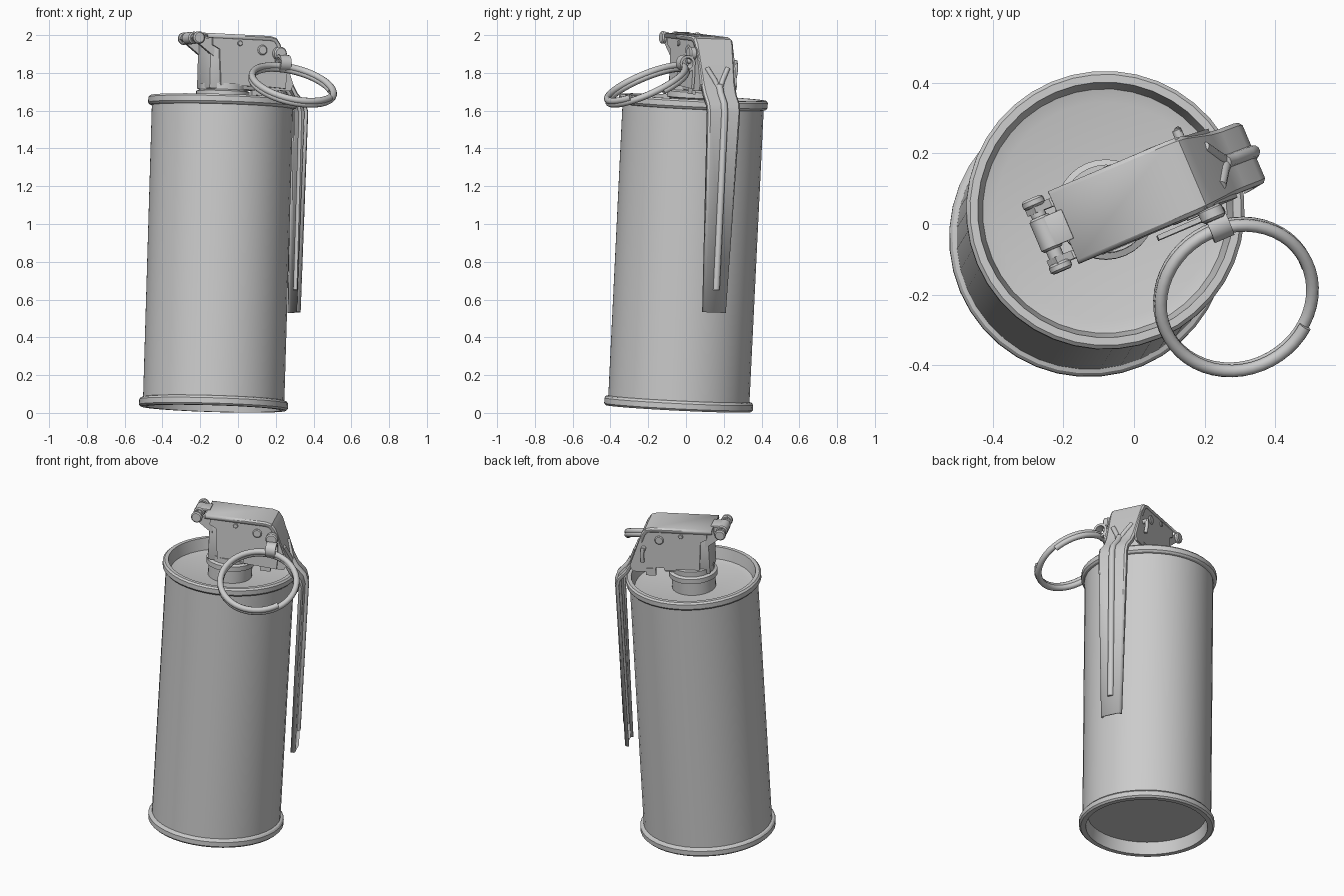
import bpy, bmesh, math
from mathutils import Matrix, Vector

if "Cube" in bpy.data.objects:
    bpy.data.objects.remove(bpy.data.objects["Cube"])

# Leaning frame: z runs along the can, x points along the lever head
AXIS = Vector((0.030, 0.0486, 1)).normalized()
LEAN = (Matrix.Translation((-0.13, -0.04, 0.023))
        @ Vector((0, 0, 1)).rotation_difference(AXIS).to_matrix().to_4x4())
FRAME = LEAN @ Matrix.Rotation(math.radians(23), 4, 'Z')


def finish(name, bm, angle=30, frame=FRAME):
    bmesh.ops.remove_doubles(bm, verts=bm.verts, dist=1e-5)
    bmesh.ops.recalc_face_normals(bm, faces=bm.faces)
    bm.transform(frame)
    me = bpy.data.meshes.new(name)
    bm.to_mesh(me)
    bm.free()
    ob = bpy.data.objects.new(name, me)
    bpy.context.collection.objects.link(ob)
    bpy.ops.object.select_all(action='DESELECT')
    ob.select_set(True)
    bpy.context.view_layer.objects.active = ob
    bpy.ops.object.shade_smooth_by_angle(angle=math.radians(angle))
    return ob


def lathe(name, profile, segs, pre=Matrix()):
    bm = bmesh.new()
    vs = [bm.verts.new((r, 0, z)) for r, z in profile]
    es = [bm.edges.new(p) for p in zip(vs, vs[1:])]
    bmesh.ops.spin(bm, geom=vs + es, cent=(0, 0, 0), axis=(0, 0, 1),
                   angle=2 * math.pi, steps=segs)
    bm.transform(pre)
    return finish(name, bm)


def prism(name, pts, y0, y1, bevel=0.0):
    bm = bmesh.new()
    f = bm.faces.new([bm.verts.new((x, y0, z)) for x, z in pts])
    ext = bmesh.ops.extrude_face_region(bm, geom=[f])['geom']
    bmesh.ops.translate(bm, vec=(0, y1 - y0, 0),
                        verts=[v for v in ext if isinstance(v, bmesh.types.BMVert)])
    if bevel:
        bmesh.ops.bevel(bm, geom=bm.edges[:], offset=bevel, segments=2,
                        profile=0.5, affect='EDGES')
    return finish(name, bm)


def box(name, x0, x1, y0, y1, z0, z1, bevel=0.0):
    return prism(name, [(x0, z0), (x1, z0), (x1, z1), (x0, z1)], y0, y1, bevel)


def rod(name, a, b, r, segs=16):
    a, b = Vector(a), Vector(b)
    h = (b - a).length
    pre = Matrix.Translation(a) @ Vector((0, 0, 1)).rotation_difference(b - a).to_matrix().to_4x4()
    c = r * 0.2
    return lathe(name, [(0, 0), (r - c, 0), (r, c), (r, h - c), (r - c, h), (0, h)], segs, pre)


def tube(name, pts, r, frame=FRAME):
    cu = bpy.data.curves.new(name, 'CURVE')
    cu.dimensions = '3D'
    cu.bevel_depth, cu.bevel_resolution, cu.use_fill_caps = r, 3, True
    sp = cu.splines.new('POLY')
    sp.points.add(len(pts) - 1)
    for p, co in zip(sp.points, pts):
        p.co = (*(frame @ Vector(co)), 1)
    ob = bpy.data.objects.new(name, cu)
    bpy.context.collection.objects.link(ob)
    bpy.ops.object.select_all(action='DESELECT')
    ob.select_set(True)
    bpy.context.view_layer.objects.active = ob
    bpy.ops.object.convert(target='MESH')
    bpy.ops.object.shade_smooth_by_angle(angle=math.radians(50))


# Can with rolled rims and recessed ends
lathe("can_body", [(0, .075), (.345, .075), (.355, 0), (.385, 0), (.395, .01),
                   (.395, .038), (.387, .048), (.375, .052), (.375, 1.598),
                   (.387, 1.602), (.395, 1.612), (.395, 1.64), (.385, 1.65),
                   (.363, 1.65), (.347, 1.58), (.31, 1.57), (0, 1.57)], 40)

# Stepped neck
lathe("neck", [(0, 1.56), (.128, 1.56), (.128, 1.645), (.142, 1.65), (.142, 1.68),
               (.125, 1.688), (.125, 1.72), (0, 1.72)], 32)

# Fuse block with arms that hold the hinge
Y = -0.01
box("fuse_block", -.12, .15, Y - .088, Y + .088, 1.69, 1.95, .008)
for s, side in ((-1, "front"), (1, "rear")):
    y = Y + s * .08
    prism("hinge_arm_" + side, [(-.10, 1.86), (-.19, 1.925), (-.225, 1.95), (-.2, 1.985),
                                (-.15, 1.955), (-.10, 1.96)], y - .012, y + .012)
    rod("hinge_head_" + side, (-.195, Y + s * .085, 1.955), (-.195, Y + s * .112, 1.955), .033)
    # Side wall of the lever head
    w = Y + s * .1
    prism("head_side_" + side, [(-.115, 1.965), (.25, 1.97), (.285, 1.91), (.355, 1.73),
                                (.34, 1.695), (.20, 1.695), (.20, 1.725), (.15, 1.725),
                                (.15, 1.71), (-.06, 1.71), (-.075, 1.9), (-.115, 1.92)],
          w - .006, w + .006)
    # Rivets
    for n, (x, z, r) in enumerate(((.04, 1.935, .014), (.17, 1.905, .027))):
        rod(f"rivet_{side}_{n}", (x, w, z), (x, w + s * .014, z), r)
    # Foot tab under each side
    box("foot_tab_" + side, .20, .26, w - .01, w + .01, 1.675, 1.72)
rod("hinge_pin", (-.195, Y - .09, 1.955), (-.195, Y + .09, 1.955), .022)
rod("hinge_roll", (-.195, Y - .045, 1.955), (-.195, Y + .055, 1.955), .033)
box("hinge_tab", -.19, -.13, Y - .04, Y + .05, 1.972, 1.986, .003)


# Lever: one folded sheet with turned-in edges (x, z, half width)
PATH = [(-.145, 1.977, .107), (.215, 1.977, .107), (.25, 1.968, .106), (.272, 1.94, .104),
        (.352, 1.74, .092), (.385, 1.685, .09), (.435, 1.635, .09), (.45, 1.59, .088),
        (.453, .53, .06)]
bm = bmesh.new()
rows = []
for i, (x, z, hw) in enumerate(PATH):
    p0, p1 = PATH[max(i - 1, 0)], PATH[min(i + 1, len(PATH) - 1)]
    d = Vector((p1[0] - p0[0], p1[1] - p0[1])).normalized()
    nx, nz = d.y * .02, -d.x * .02
    rows.append([bm.verts.new(c) for c in (
        (x + nx, Y - hw, z + nz), (x + nx * .3, Y - hw, z + nz * .3), (x, Y - hw + .008, z),
        (x, Y + hw - .008, z), (x + nx * .3, Y + hw, z + nz * .3), (x + nx, Y + hw, z + nz))])
for a, b in zip(rows, rows[1:]):
    for k in range(5):
        bm.faces.new((a[k], a[k + 1], b[k + 1], b[k]))
lever = finish("lever", bm, 35)
sol = lever.modifiers.new("thickness", 'SOLIDIFY')
sol.thickness, sol.offset = .01, 0

# Raised forked rib on the lever
tube("lever_rib", [(.454, Y, .65), (.454, Y, 1.59), (.437, Y, 1.637),
                   (.387, Y, 1.687), (.362, Y, 1.73)], .019)
for s, side in ((-1, "front"), (1, "rear")):
    tube("rib_fork_" + side, [(.37, Y, 1.70), (.35, Y + s * .022, 1.755),
                              (.322, Y + s * .06, 1.82)], .014)

# Safety pin through the head, with its clip plate and eye
rod("safety_pin", (.265, -.165, 1.85), (.265, .125, 1.85), .014)
tube("pin_tail", [(.265, .118, 1.86), (.27, .122, 1.82), (.272, .116, 1.77)], .011)
prism("clip_plate", [(.10, 1.715), (.30, 1.705), (.305, 1.79), (.285, 1.90), (.245, 1.90),
                     (.235, 1.80), (.10, 1.785)], -.142, -.128)
rod("clip_boss", (.262, -.155, 1.89), (.262, -.115, 1.89), .036, 20)
EYE = Matrix.Translation((.27, -.17, 1.838)) @ Matrix.Rotation(math.pi / 2, 4, 'Y')
lathe("pin_eye", [(.03, -.03), (.044, -.03), (.044, .03), (.03, .03), (.03, -.03)], 20, EYE)

# Split pull ring wound nearly twice
RING = (Matrix.Translation((.29, -.207, 1.735))
        @ Vector((0, 0, 1)).rotation_difference(Vector((.25, -.43, 1))).to_matrix().to_4x4())
STEPS = 92
tube("pull_ring", [(.222 * math.cos(t), .222 * math.sin(t), .034 * (k / STEPS - .5))
                   for k in range(STEPS + 1)
                   for t in [math.radians(20) + k / STEPS * math.pi * 3.75]], .018, RING)
